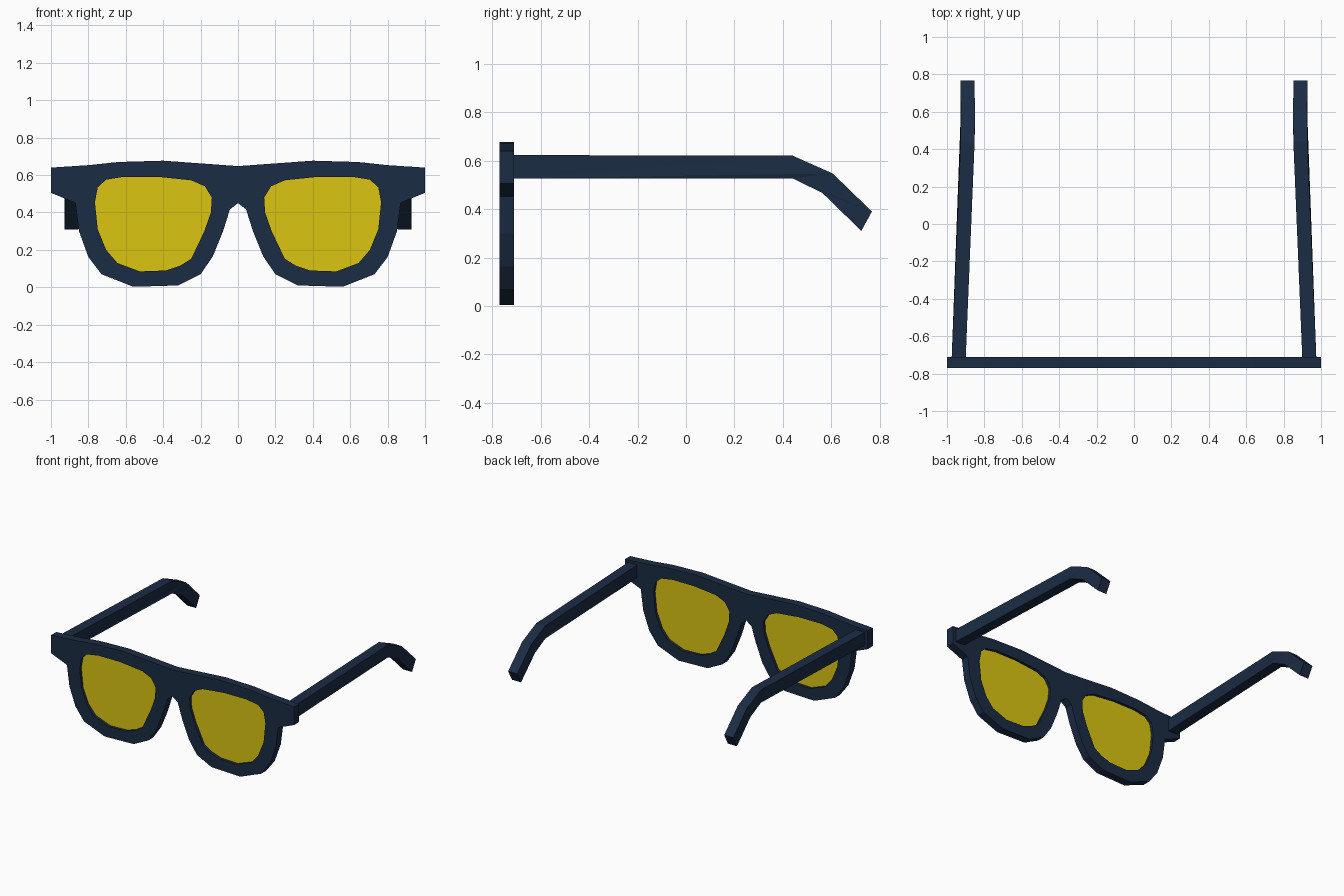
import bpy, bmesh
from mathutils import Matrix

if "Cube" in bpy.data.objects:
    bpy.data.objects.remove(bpy.data.objects["Cube"])


def material(name, color):
    m = bpy.data.materials.new(name)
    m.diffuse_color = (*color, 1)
    m.use_nodes = True
    m.node_tree.nodes["Principled BSDF"].inputs["Base Color"].default_value = m.diffuse_color
    return m


NAVY = material("navy_plastic", (0.011, 0.025, 0.058))
YELLOW = material("yellow_lens", (0.71, 0.56, 0.006))

# local XY drawing plane -> world XZ (front) or world YZ (side)
FRONT = Matrix(((1, 0, 0), (0, 0, -1), (0, 1, 0))).to_4x4()
SIDE = Matrix(((0, 0, 1), (1, 0, 0), (0, 1, 0))).to_4x4()


def slab(name, loops, depth, matrix, mat):
    """Fill the outlines (inner loops become holes) and give them thickness."""
    curve = bpy.data.curves.new(name + "_outline", 'CURVE')
    curve.dimensions = '2D'
    curve.fill_mode = 'BOTH'
    curve.extrude = depth / 2
    for loop in loops:
        s = curve.splines.new('POLY')
        s.points.add(len(loop) - 1)
        for p, (a, b) in zip(s.points, loop):
            p.co = (a, b, 0, 1)
        s.use_cyclic_u = True
    temp = bpy.data.objects.new(name + "_temp", curve)
    bpy.context.collection.objects.link(temp)
    deps = bpy.context.evaluated_depsgraph_get()
    mesh = bpy.data.meshes.new_from_object(temp.evaluated_get(deps))
    bpy.data.objects.remove(temp)

    bm = bmesh.new()
    bm.from_mesh(mesh)
    bmesh.ops.remove_doubles(bm, verts=bm.verts, dist=0.0005)
    bmesh.ops.transform(bm, matrix=matrix, verts=bm.verts)
    bmesh.ops.recalc_face_normals(bm, faces=bm.faces)
    for f in bm.faces:
        f.smooth = False
        f.material_index = 0
    bm.to_mesh(mesh)
    bm.free()
    mesh.materials.clear()
    mesh.materials.append(mat)
    obj = bpy.data.objects.new(name, mesh)
    bpy.context.collection.objects.link(obj)
    return obj


def flip(loop):
    return [(-x, z) for x, z in reversed(loop)]


# Front frame: half outline from top centre round to the nose bridge
half = [(0, 0.648), (0.40, 0.677), (0.64, 0.670), (0.80, 0.653), (1.0, 0.64),
        (1.0, 0.505), (0.87, 0.452), (0.85, 0.30), (0.80, 0.162), (0.73, 0.07),
        (0.56, 0.003), (0.32, 0.01), (0.20, 0.07), (0.135, 0.165),
        (0.08, 0.30), (0.043, 0.417), (0, 0.45)]
outline = half + flip(half[1:-1])
eye = [(0.765, 0.455), (0.75, 0.535), (0.705, 0.575), (0.61, 0.591),
       (0.43, 0.591), (0.25, 0.572), (0.177, 0.54), (0.14, 0.48),
       (0.145, 0.40), (0.18, 0.30), (0.25, 0.153), (0.31, 0.115),
       (0.385, 0.09), (0.525, 0.085), (0.645, 0.13), (0.705, 0.20),
       (0.75, 0.31)]
frame = slab("front_frame", [outline, eye, flip(eye)], 0.06, FRONT, NAVY)
frame.location.y = -0.74

# Temple arm side profile with the bent ear tip
arm = [(-0.715, 0.623), (0.44, 0.621), (0.606, 0.547), (0.768, 0.39),
       (0.724, 0.31), (0.563, 0.467), (0.44, 0.527), (-0.715, 0.527)]


def arm_x(y):
    """Arms lean inwards until the bend, then run almost straight."""
    if y < 0.5:
        return 0.937 - 0.05 * (y + 0.71) / 1.21
    return 0.887 + 0.003 * (y - 0.5) / 0.27


for side, sign in (("left", -1), ("right", 1)):
    # Lenses set inside the rims
    lens = slab(side + "_lens", [eye if sign > 0 else flip(eye)], 0.02, FRONT, YELLOW)
    lens.location.y = -0.74
    # Temple arms
    temple = slab(side + "_temple_arm", [arm], 0.075, SIDE, NAVY)
    for v in temple.data.vertices:
        v.co.x += sign * arm_x(v.co.y)
